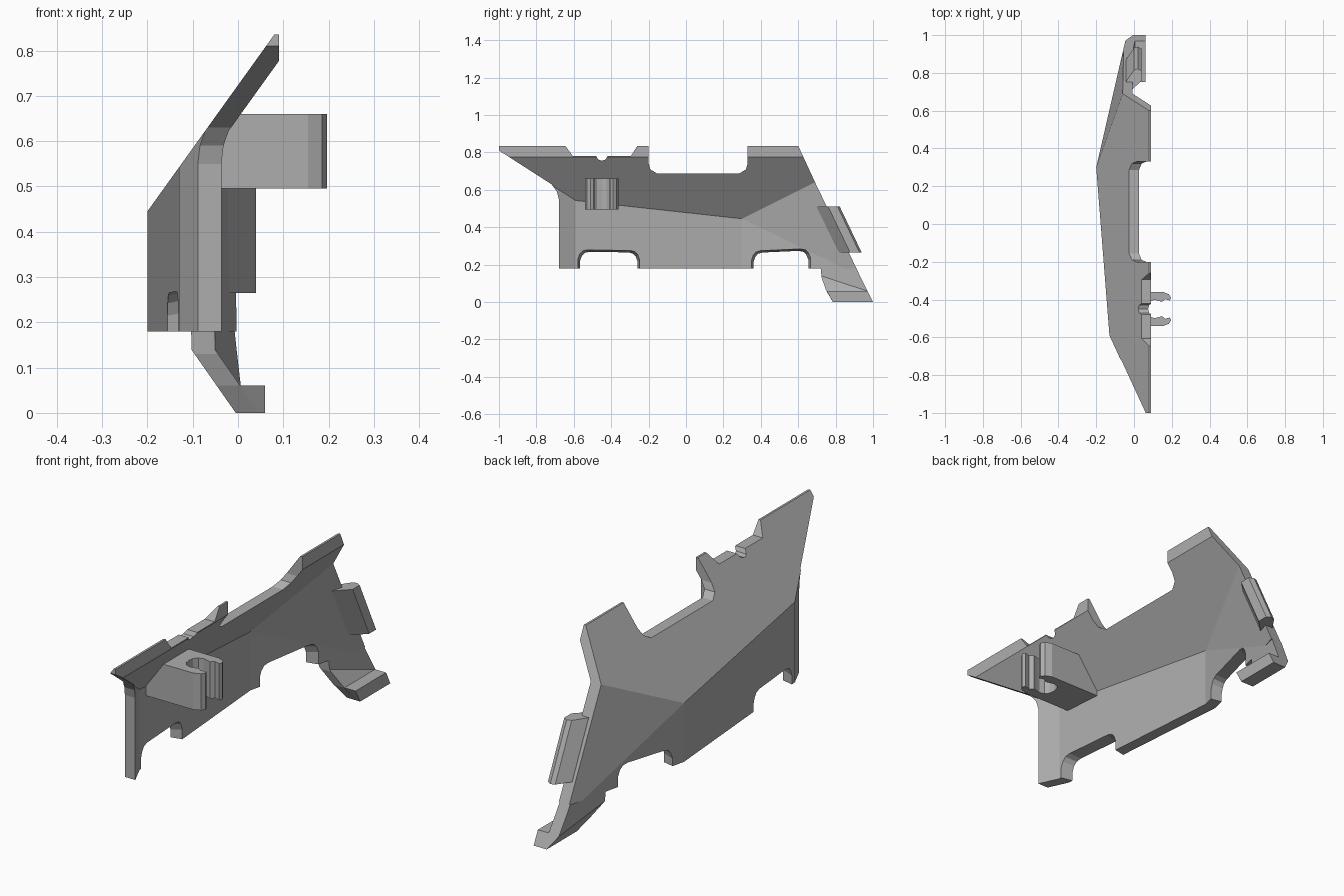
import bpy, bmesh
from mathutils import Vector

if "Cube" in bpy.data.objects:
    bpy.data.objects.remove(bpy.data.objects["Cube"], do_unlink=True)

grey = bpy.data.materials.new("plain_grey")
grey.use_nodes = True
COLOUR = (0.42, 0.42, 0.42, 1)
grey.diffuse_color = COLOUR
grey.node_tree.nodes["Principled BSDF"].inputs["Base Color"].default_value = COLOUR

THICK = 0.052


def make(name, bm):
    bmesh.ops.recalc_face_normals(bm, faces=bm.faces)
    mesh = bpy.data.meshes.new(name)
    bm.to_mesh(mesh)
    bm.free()
    mesh.materials.append(grey)
    ob = bpy.data.objects.new(name, mesh)
    bpy.context.collection.objects.link(ob)
    return ob


def loft(name, ring_a, ring_b):
    """Closed solid between two rings with equal point counts."""
    bm = bmesh.new()
    a = [bm.verts.new(p) for p in ring_a]
    b = [bm.verts.new(p) for p in ring_b]
    bm.faces.new(a)
    bm.faces.new(b[::-1])
    for i in range(len(a)):
        j = (i + 1) % len(a)
        bm.faces.new((a[i], b[i], b[j], a[j]))
    return make(name, bm)


def side_prism(name, profile, lo=-1.5, hi=1.5):
    return loft(name, [(lo, y, z) for y, z in profile], [(hi, y, z) for y, z in profile])


def facets(name, planes, x_max, size, shift=0):
    """Solid on the inner side of planes x = a + b*y + c*z."""
    bm = bmesh.new()
    bmesh.ops.create_cube(bm, size=2)
    for v in bm.verts:
        v.co = Vector((x_max if v.co.x > 0 else -size, v.co.y * size, v.co.z * size))
    for a, b, c in planes:
        cut = bmesh.ops.bisect_plane(
            bm, geom=bm.verts[:] + bm.edges[:] + bm.faces[:], dist=1e-6,
            plane_co=(a + shift, 0, 0), plane_no=(1, -b, -c), clear_inner=True)
        edges = [e for e in cut["geom_cut"] if isinstance(e, bmesh.types.BMEdge)]
        bmesh.ops.holes_fill(bm, edges=edges, sides=0)
    return make(name, bm)


def combine(ob, cutter, operation):
    mod = ob.modifiers.new("cut", "BOOLEAN")
    mod.operation = operation
    mod.solver = "EXACT"
    mod.object = cutter
    bpy.context.view_layer.update()
    deps = bpy.context.evaluated_depsgraph_get()
    mesh = bpy.data.meshes.new_from_object(ob.evaluated_get(deps))
    ob.modifiers.clear()
    ob.data = mesh
    bpy.data.objects.remove(cutter, do_unlink=True)


# Outer planes of the panel
UPPER = (-0.5195, 0, 0.718)
LOWER = (-0.1764, -0.0787, 0)
FRONT = (-0.4014, -0.46, 0)
REAR_UPPER = (-0.3463, 0.2935, 0.131)
REAR_LOWER = (-0.269, 0.23, 0)
TOE_SLOPE = (-0.005, 0, -0.7)
BODY = [UPPER, LOWER, FRONT, REAR_UPPER, REAR_LOWER]
FOOT = [REAR_LOWER, TOE_SLOPE]

# Main panel: faceted shell trimmed to its side outline
outline = [
    (-1, .835), (-.645, .835), (-.605, .78), (-.48, .78), (-.47, .762), (-.45, .755),
    (-.43, .762), (-.42, .78), (-.295, .78), (-.26, .835), (-.2, .835), (-.2, .74),
    (-.19, .708), (-.155, .687), (.285, .687), (.32, .708), (.33, .74), (.33, .835),
    (.6, .835), (.69, .64), (.911, .18), (-.68, .18), (-.68, .55), (-.69, .59),
    (-.72, .63), (-1, .81)]
panel = facets("panel", BODY, 0.09, 1.3)
combine(panel, facets("inner_cutter", BODY, 2, 1.6, THICK), "DIFFERENCE")
combine(panel, side_prism("outline_cutter", outline), "INTERSECT")


# Rounded, flared openings along the lower edge
def arch(x, y0, y1, top, r=0.05):
    half = [(0, .1), (0, top - r), (.2 * r, top - .45 * r), (.5 * r, top - .12 * r), (r, top)]
    pts = [(y0 + d, z) for d, z in half] + [(y1 - d, z) for d, z in half[::-1]]
    return [(x, y, z) for y, z in pts]


for y0, y1 in ((-.58, -.24), (.34, .66)):
    mid = -.14 if y0 < 0 else -.16
    cutter = loft("arch_cutter", arch(mid - .14, y0 + .045, y1 - .045, .24),
                  arch(mid + .14, y0 - .015, y1 + .015, .295))
    combine(panel, cutter, "DIFFERENCE")

# Foot: bent lower rear corner with a thick toe
foot_outline = [(.72, .18), (.725, .13), (.75, .06), (.785, 0), (1, 0), (.93, .14), (.911, .18)]
foot = facets("foot", FOOT, 0.06, 1.3)
combine(foot, facets("foot_inner_cutter", FOOT, 2, 1.6, THICK), "DIFFERENCE")
combine(foot, side_prism("foot_cutter", foot_outline), "INTERSECT")
toe = facets("toe", FOOT, 0.06, 1.3)
toe_outline = [(.752, .06), (.785, 0), (1, 0), (.97, .06)]
combine(toe, side_prism("toe_cutter", toe_outline), "INTERSECT")

# Front clip: open snap ring, mirrored about its middle
half = [(-.12, .09), (.155, .09), (.185, .078), (.196, .06), (.19, .045), (.165, .052),
        (.148, .038), (.132, .043), (.11, .048), (.088, .042), (.074, .025)]
ring = half + [(.07, 0)] + [(x, -y) for x, y in half[::-1]]
clip = loft("front_clip", [(x, y - .45, .495) for x, y in ring],
            [(x, y - .45, .66) for x, y in ring])
combine(clip, facets("clip_cutter", BODY, 2, 1.6, 0.02), "INTERSECT")

# Rear tab: slanted block following the rear edge
tab = [(-.06, .71), (-.03, .69), (.04, .76), (.04, .81), (.02, .822), (0, .815), (-.04, .757)]
loft("rear_tab", [(x, y, .51) for x, y in tab], [(x, y + .117, .265) for x, y in tab])
